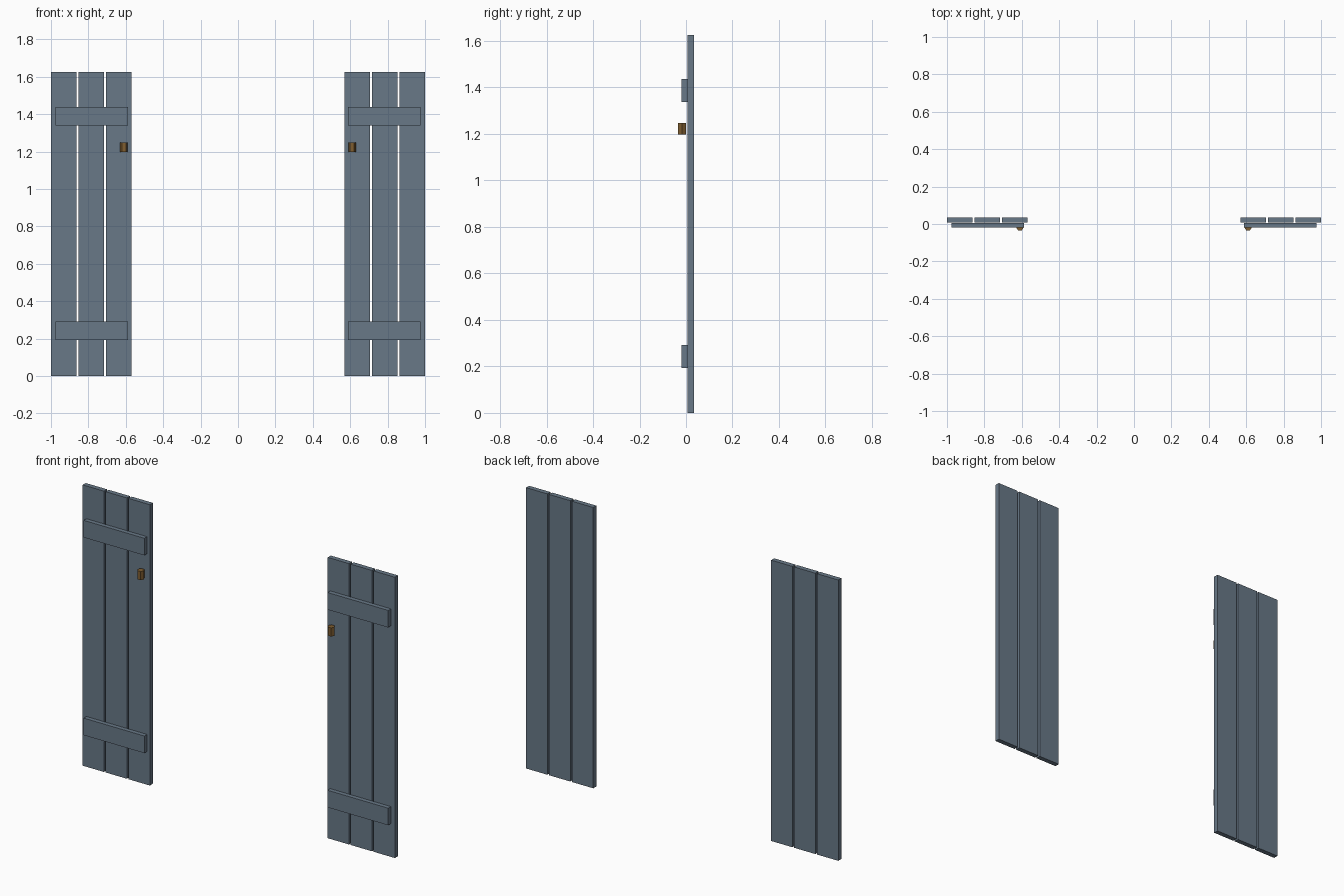
import bpy
import bmesh
from math import cos, sin, pi

cube = bpy.data.objects.get("Cube")
if cube:
    bpy.data.objects.remove(cube, do_unlink=True)


def make_material(name, rgb):
    mat = bpy.data.materials.new(name)
    mat.use_nodes = True
    color = (*rgb, 1)
    mat.diffuse_color = color
    mat.node_tree.nodes["Principled BSDF"].inputs["Base Color"].default_value = color
    return mat


blue_paint = make_material("slate_blue_paint", (0.14, 0.19, 0.245))
brown_wood = make_material("brown_wood", (0.21, 0.11, 0.03))


def prism(name, outline, z0, z1, mat):
    """Extrude a counter-clockwise xy outline from z0 up to z1."""
    bm = bmesh.new()
    base = bm.faces.new([bm.verts.new((x, y, z0)) for x, y in outline])
    top = bmesh.ops.extrude_face_region(bm, geom=[base], use_keep_orig=True)["geom"]
    verts = [g for g in top if isinstance(g, bmesh.types.BMVert)]
    bmesh.ops.translate(bm, verts=verts, vec=(0, 0, z1 - z0))
    bmesh.ops.recalc_face_normals(bm, faces=bm.faces)
    mesh = bpy.data.meshes.new(name)
    bm.to_mesh(mesh)
    bm.free()
    mesh.materials.append(mat)
    obj = bpy.data.objects.new(name, mesh)
    bpy.context.collection.objects.link(obj)
    return obj


def board(name, xs, ys, zs):
    x0, x1 = sorted(xs)
    y0, y1 = ys
    return prism(name, [(x0, y0), (x1, y0), (x1, y1), (x0, y1)], *zs, blue_paint)


PLANK_WIDTH, PLANK_PITCH, INNER_EDGE = 0.136, 0.147, 0.57

for side, s in (("left", 1), ("right", -1)):
    # Three upright planks with narrow gaps
    for i, place in enumerate(("inner", "middle", "outer")):
        x = INNER_EDGE + i * PLANK_PITCH
        board(f"{side}_{place}_plank", (s * x, s * (x + PLANK_WIDTH)),
              (0.007, 0.035), (0, 1.626))

    # Cross battens on the front
    for place, zs in (("lower", (0.193, 0.292)), ("upper", (1.338, 1.437))):
        board(f"{side}_{place}_batten", (s * 0.587, s * 0.975), (-0.019, 0.006), zs)

    # Six-sided upright handle
    hexagon = [(s * 0.61 + 0.02 * cos(k * pi / 3), -0.0177 + 0.02 * sin(k * pi / 3))
               for k in range(6)]
    prism(f"{side}_handle", hexagon, 1.197, 1.247, brown_wood)
